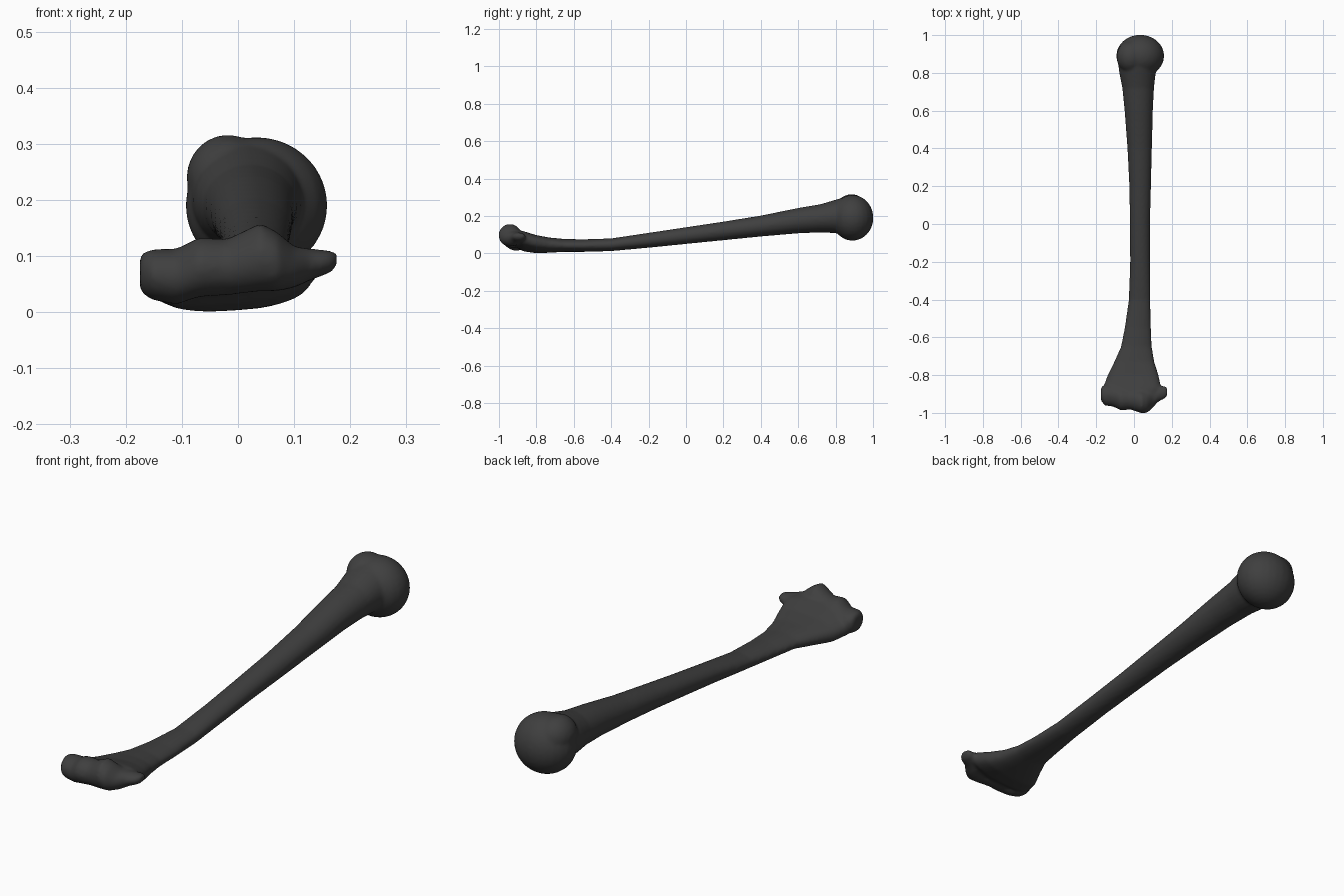
import bpy, bmesh
from math import sin, cos, pi, copysign
from mathutils import Matrix, Vector

cube = bpy.data.objects.get("Cube")
if cube:
    bpy.data.objects.remove(cube, do_unlink=True)

SIDES = 24


def bend(value, power):
    """Flatten a circle coordinate into a superellipse."""
    return copysign(abs(value) ** power, value)


def loft(bm, rings):
    """Skin a list of point rings and cap both ends."""
    loops = [[bm.verts.new(p) for p in ring] for ring in rings]
    for a, b in zip(loops, loops[1:]):
        for i in range(SIDES):
            j = (i + 1) % SIDES
            bm.faces.new((a[i], a[j], b[j], b[i]))
    bm.faces.new(loops[0])
    bm.faces.new(loops[-1])


def shaft_ring(y, left, right, low, high, tilt=0, power=1):
    """Cross-section of the shaft, given by its extents at y."""
    ring = []
    for i in range(SIDES):
        a = 2 * pi * i / SIDES
        dx = (right - left) / 2 * bend(cos(a), power)
        dz = (high - low) / 2 * bend(sin(a), power)
        ring.append(((left + right) / 2 + dx, y, (low + high) / 2 + dz + tilt * dx))
    return ring


def condyle_ring(x, y, z, ry, rz):
    """Cross-section of the hinge end, at x."""
    angles = [2 * pi * i / SIDES for i in range(SIDES)]
    return [(x, y + ry * cos(a), z + rz * sin(a)) for a in angles]


def ball(bm, centre, radii):
    matrix = Matrix.Translation(Vector(centre)) @ Matrix.Diagonal((*radii, 1))
    bmesh.ops.create_uvsphere(bm, u_segments=24, v_segments=16, radius=1, matrix=matrix)


bm = bmesh.new()

# Shaft, flaring into a flat plate at the front and a neck at the back
loft(bm, [shaft_ring(*s) for s in (
    (-.95, -.12, .09, .06, .12, .05),
    (-.92, -.155, .12, .04, .125, .08, .85),
    (-.87, -.165, .145, .015, .115, .1, .8),
    (-.8, -.14, .13, .003, .095, .08, .8),
    (-.73, -.105, .108, .004, .084, .04, .85),
    (-.65, -.07, .095, .008, .077),
    (-.55, -.05, .09, .008, .075),
    (-.4, -.028, .087, .012, .08),
    (-.2, -.021, .085, .03, .11),
    (0, -.022, .085, .05, .14),
    (.2, -.025, .09, .07, .17),
    (.4, -.035, .095, .09, .202),
    (.6, -.05, .1, .107, .243),
    (.72, -.062, .106, .112, .263),
    (.8, -.078, .115, .108, .287),
    (.88, -.088, .12, .1, .31),
)])

# Rounded head and the lump beside it
ball(bm, (.033, .89, .19), (.127, .112, .122))
ball(bm, (-.018, .885, .24), (.074, .085, .076))

# Knobbly hinge end across the front
loft(bm, [condyle_ring(*s) for s in (
    (-.175, -.9, .07, .035, .033),
    (-.155, -.905, .067, .056, .045),
    (-.11, -.907, .063, .06, .05),
    (-.07, -.927, .08, .06, .053),
    (-.02, -.926, .08, .056, .05),
    (.04, -.942, .098, .06, .061),
    (.07, -.94, .09, .06, .053),
    (.1, -.92, .08, .052, .037),
    (.13, -.9, .085, .04, .028),
    (.165, -.89, .09, .034, .02),
    (.176, -.89, .093, .02, .012),
)])

bmesh.ops.recalc_face_normals(bm, faces=bm.faces)
mesh = bpy.data.meshes.new("arm_bone")
bm.to_mesh(mesh)
bm.free()
bone = bpy.data.objects.new("arm_bone", mesh)
bpy.context.collection.objects.link(bone)

# Dark grey surface
grey = bpy.data.materials.new("dark_grey")
grey.use_nodes = True
colour = (.05, .05, .05, 1)
grey.diffuse_color = colour
grey.node_tree.nodes["Principled BSDF"].inputs["Base Color"].default_value = colour
mesh.materials.append(grey)
mesh.polygons.foreach_set("use_smooth", [True] * len(mesh.polygons))

# Fuse the parts into one skin and soften the joins
fuse = bone.modifiers.new("fuse", "REMESH")
fuse.mode = "VOXEL"
fuse.voxel_size = .008
fuse.use_smooth_shade = True
soften = bone.modifiers.new("soften", "SMOOTH")
soften.factor = .5
soften.iterations = 5
